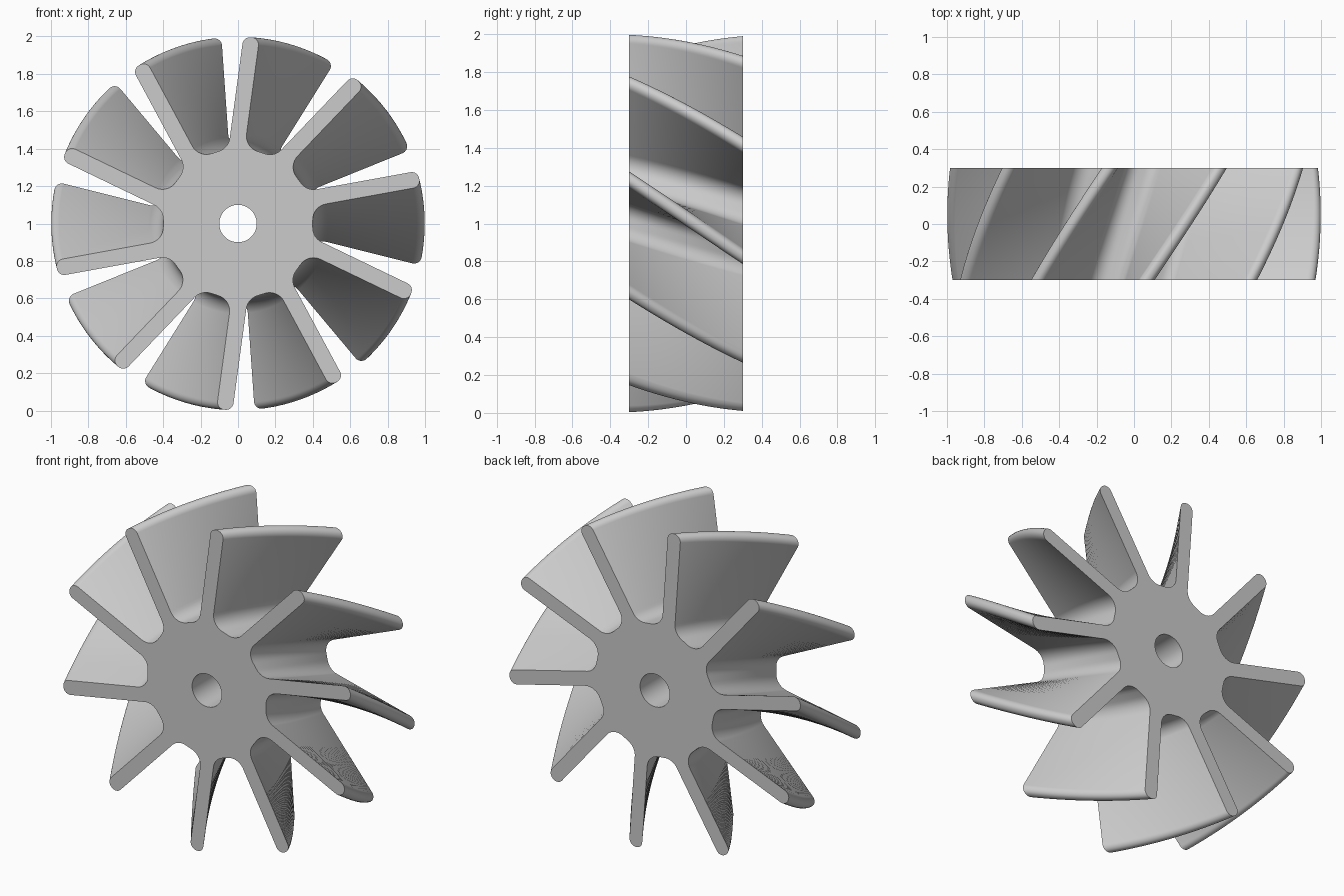
import bpy, bmesh, math
from mathutils import Vector

cube = bpy.data.objects.get("Cube")
if cube:
    bpy.data.objects.remove(cube)

BLADES, DEPTH, STEPS = 10, 0.6, 24
START, TWIST = math.radians(82.3), math.radians(-24.3)
HUB, HOLE, FILLET = 0.4, 0.1, 0.085
HALF, CORNER, TIP = 0.043, 0.04, 0.998
OFFSET = 0.062  # blades lean: their centre line misses the axis by this much


def arc(centre, radius, a, b, n):
    return [Vector(centre) + radius * Vector((math.cos(t), math.sin(t)))
            for t in (a + (b - a) * i / n for i in range(n + 1))]


def half_blade(offset):
    """Tip corner, straight side and root fillet on the left of a blade."""
    v = HALF + FILLET + offset
    u = math.sqrt((HUB + FILLET) ** 2 - v ** 2)
    root = math.atan2(v, u)
    tip_u = math.sqrt((TIP - CORNER) ** 2 - offset ** 2)
    side = arc((tip_u, offset + HALF - CORNER), CORNER, 0, math.pi / 2, 8)
    return side + arc((u, v), FILLET, -math.pi / 2, -math.pi + root, 8)


def blade_outline():
    """One blade along the u axis, from its right root to its left root."""
    right = [Vector((p.x, -p.y)) for p in reversed(half_blade(-OFFSET))]
    return right + half_blade(OFFSET)


def turned(p, angle):
    c, s = math.cos(angle), math.sin(angle)
    return Vector((p.x * c - p.y * s, p.x * s + p.y * c))


def wall(bm, outline, twist):
    """Sweep a closed outline through the depth; return its two end loops."""
    rings = []
    for k in range(STEPS + 1):
        f = k / STEPS
        pts = [turned(p, twist * f) for p in outline]
        rings.append([bm.verts.new((p.x, DEPTH * (f - 0.5), p.y + 1)) for p in pts])
    n = len(outline)
    for a, b in zip(rings, rings[1:]):
        for i in range(n):
            j = (i + 1) % n
            bm.faces.new((a[i], a[j], b[j], b[i]))
    return rings[0], rings[-1]


# Full impeller outline: blades joined by short hub arcs
outline = []
for i in range(BLADES):
    outline += [turned(p, START + i * math.tau / BLADES) for p in blade_outline()]
bore = arc((0, 0), HOLE, 0, math.tau, 48)[:-1]

bm = bmesh.new()
outer_ends = wall(bm, outline, TWIST)
bore_ends = wall(bm, bore, 0)

# Flat front and back faces with the bore left open
for outer, inner in zip(outer_ends, bore_ends):
    edges = [bm.edges.get((loop[i - 1], loop[i]))
             for loop in (outer, inner) for i in range(len(loop))]
    bmesh.ops.triangle_fill(bm, edges=edges, use_beauty=True)
bmesh.ops.recalc_face_normals(bm, faces=bm.faces)

mesh = bpy.data.meshes.new("impeller")
bm.to_mesh(mesh)
bm.free()
impeller = bpy.data.objects.new("impeller", mesh)
bpy.context.collection.objects.link(impeller)

# Plain grey metal
grey = bpy.data.materials.new("plain_grey")
grey.use_nodes = True
colour = (0.6, 0.6, 0.6, 1)
grey.diffuse_color = colour
grey.node_tree.nodes["Principled BSDF"].inputs["Base Color"].default_value = colour
mesh.materials.append(grey)

bpy.context.view_layer.objects.active = impeller
impeller.select_set(True)
bpy.ops.object.shade_smooth_by_angle(angle=math.radians(35))
